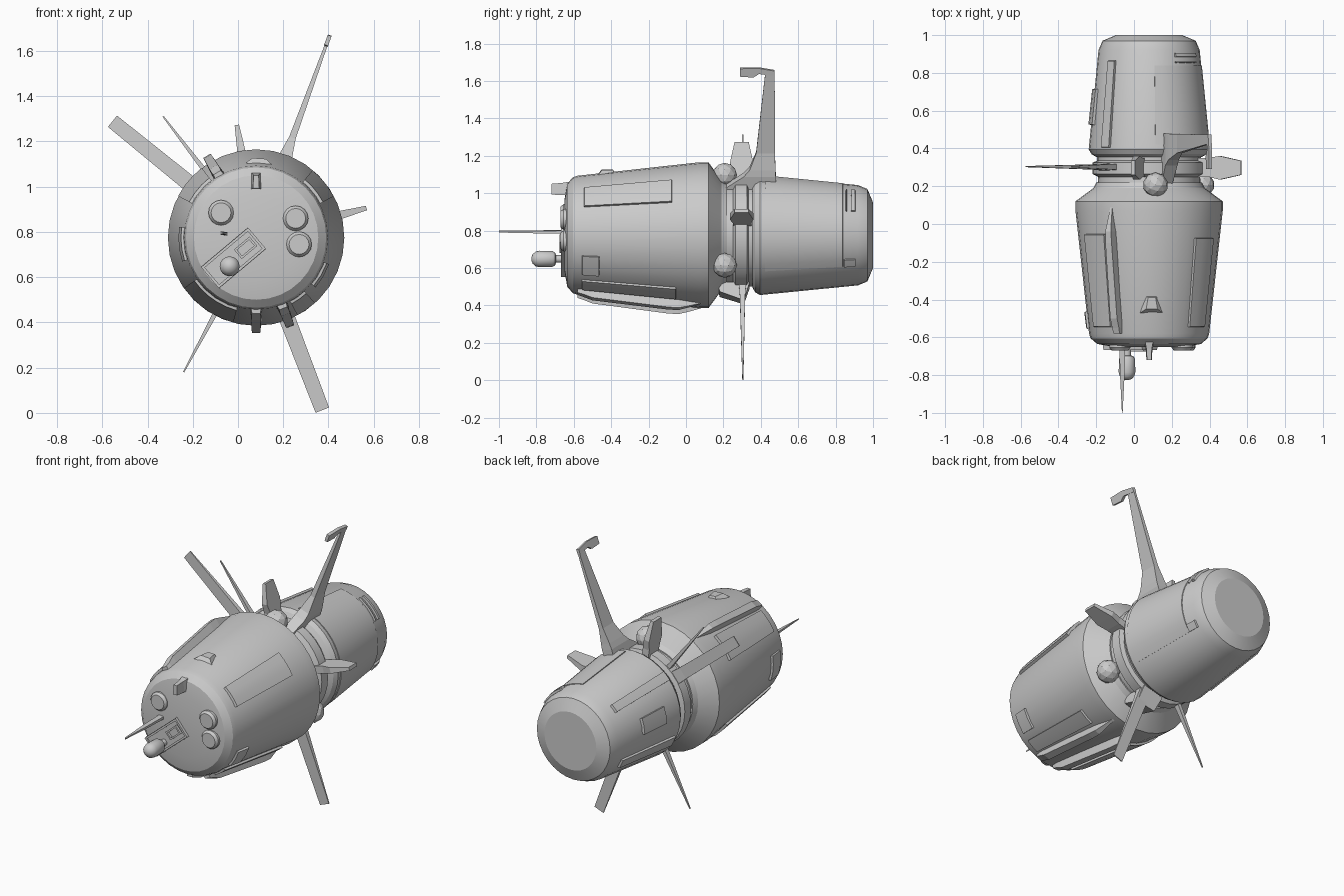
import bpy, bmesh, math
from mathutils import Vector, Matrix

if "Cube" in bpy.data.objects:
    bpy.data.objects.remove(bpy.data.objects["Cube"])

CX, CZ = 0.08, 0.775      # long axis of the craft runs along y here


def polar(r, deg, y, t=0.0):
    """Point at radius r, angle deg round the long axis, shifted t tangentially."""
    a = math.radians(deg)
    return Vector((CX + r * math.cos(a) - t * math.sin(a), y,
                   CZ + r * math.sin(a) + t * math.cos(a)))


def finish(name, bm, smooth=None):
    bmesh.ops.recalc_face_normals(bm, faces=bm.faces[:])
    me = bpy.data.meshes.new(name)
    bm.to_mesh(me)
    bm.free()
    ob = bpy.data.objects.new(name, me)
    bpy.context.collection.objects.link(ob)
    if smooth:
        bpy.ops.object.select_all(action='DESELECT')
        ob.select_set(True)
        bpy.context.view_layer.objects.active = ob
        bpy.ops.object.shade_smooth_by_angle(angle=math.radians(smooth))
    return ob


def loft(name, rings, smooth=None):
    """Skin a series of equal-length closed rings and cap both ends."""
    bm = bmesh.new()
    vs = [[bm.verts.new(p) for p in ring] for ring in rings]
    n = len(vs[0])
    for a, b in zip(vs, vs[1:]):
        for i in range(n):
            bm.faces.new((a[i], a[(i + 1) % n], b[(i + 1) % n], b[i]))
    bm.faces.new(vs[0])
    bm.faces.new(vs[-1])
    return finish(name, bm, smooth)


def lathe(name, prof, n=32):
    return loft(name, [[polar(r, 360 * i / n, y) for i in range(n)] for y, r in prof], 20)


def strut(name, deg, secs):
    """Radial arm; each section is (radius, y min, y max, half thickness)."""
    return loft(name, [[polar(r, deg, y0, -t), polar(r, deg, y1, -t),
                        polar(r, deg, y1, t), polar(r, deg, y0, t)]
                       for r, y0, y1, t in secs])


def patch(name, a0, a1, y0, y1, slope, off):
    """Raised curved hull plate; slope is (y, r, y, r) of the hull line."""
    def rad(y):
        ya, ra, yb, rb = slope
        return ra + (rb - ra) * (y - ya) / (yb - ya)
    n = max(2, round(abs(a1 - a0) / 8))
    rings = []
    for i in range(n + 1):
        a = a0 + (a1 - a0) * i / n
        rings.append([polar(rad(y0) - .02, a, y0), polar(rad(y0) + off, a, y0 + off * .5),
                      polar(rad(y1) + off, a, y1 - off * .5), polar(rad(y1) - .02, a, y1)])
    return loft(name, rings, 25)


def box(name, x, y, z, sx, sy, sz, turn=0):
    bm = bmesh.new()
    bmesh.ops.create_cube(bm, size=1, matrix=Matrix.Translation((x, y, z))
                          @ Matrix.Rotation(math.radians(-turn), 4, 'Y')
                          @ Matrix.Diagonal((sx, sy, sz, 1)))
    return finish(name, bm)


def spin_y(name, x, z, prof, n=16):
    return loft(name, [[(x + r * math.cos(math.tau * i / n), y, z + r * math.sin(math.tau * i / n))
                        for i in range(n)] for y, r in prof], 35)


# Main hulls and the neck between them
lathe("front_hull", [(-.65, .19), (-.635, .275), (-.605, .31), (-.58, .318), (.07, .39),
                     (.12, .39), (.19, .295), (.22, .28)])
lathe("neck", [(.18, .275), (.25, .27), (.265, .3), (.325, .3), (.335, .275), (.38, .275)])
lathe("rear_hull", [(.355, .28), (.37, .305), (.395, .32), (.92, .268), (.97, .247), (1, .175)])

# Hull plates
FRONT = (-.58, .318, .07, .39)
REAR = (.395, .32, .92, .268)
for a0, a1, y0, y1, off in [(28, 50, -.55, -.07, .014), (128, 152, -.55, -.05, .014),
                            (-40, -20, -.56, -.46, .012), (172, 198, -.56, -.46, .012),
                            (215, 255, -.55, -.05, .012), (298, 312, -.56, -.05, .012)]:
    patch("front_hull_plate", a0, a1, y0, y1, FRONT, off)
for a0, a1, y0, y1, off in [(-37, 84, .42, .84, .004), (28, 60, .85, .865, .012),
                            (28, 60, .88, .91, .012), (130, 140, .4, .87, .014),
                            (160, 178, .52, .72, .014), (200, 212, .42, .88, .012),
                            (-37, -28, .84, .91, .01)]:
    patch("rear_hull_plate", a0, a1, y0, y1, REAR, off)

# Small scoop on top of the front hull
loft("top_scoop", [[polar(.325, 86, -.47, -.05), polar(.325, 86, -.47, .07), polar(.35, 86, -.45, .04),
                    polar(.35, 86, -.45, -.02)],
                   [polar(.33, 86, -.38, -.02), polar(.33, 86, -.38, .04), polar(.35, 86, -.39, .03),
                    polar(.35, 86, -.39, -.01)]])

# Long rails along the front hull
for deg in (121, 270, 291):
    loft("hull_rail", [[polar(.29, deg, y, -w), polar(.29, deg, y, w),
                        polar(r, deg, y, w * .7), polar(r, deg, y, -w * .7)]
                       for y, r, w in [(-.58, .335, .026), (-.55, .345, .03), (-.5, .365, .03),
                                       (-.1, .418, .027), (-.04, .422, .025), (.03, .405, .015),
                                       (.1, .385, .008)]])

# Wide flat panels standing on the neck
for deg in (141, -69):
    strut("flat_panel", deg, [(.25, .28, .325, .04), (.36, .288, .316, .036), (.817, .301, .307, .032)])
loft("panel_fairing", [[polar(.28, -80, .17, -.05), polar(.28, -80, .34, -.05), polar(.37, -80, .31, -.03),
                        polar(.33, -80, .18, -.03)],
                       [polar(.28, -69, .17, .03), polar(.28, -69, .34, .03), polar(.38, -69, .31, .02),
                        polar(.33, -69, .18, .02)]])
# Needle antennas
for deg in (127.5, 241.7):
    strut("needle_antenna", deg, [(.25, .285, .32, .013), (.4, .291, .315, .01), (.675, .3, .306, .003)])
# Short stub fins
for deg in (99.7, 15):
    strut("stub_fin", deg, [(.27, .25, .35, .022), (.33, .25, .35, .022), (.39, .235, .36, .018),
                            (.505, .26, .335, .01)])
# Tall mast with a hooked tip
strut("mast", 70, [(.27, .2, .48, .03), (.345, .31, .48, .034), (.38, .34, .478, .03),
                   (.47, .375, .476, .015), (.935, .425, .474, .006)])
loft("mast_hook", [[polar(r0, 70, y, -.009), polar(r1, 70, y, -.009),
                    polar(r1, 70, y, .009), polar(r0, 70, y, .009)]
                   for y, r0, r1 in [(.29, .905, .95), (.36, .9, .952), (.39, .92, .952), (.474, .91, .937)]])

# Round tanks by the neck
for deg in (84, -30):
    bm = bmesh.new()
    bmesh.ops.create_icosphere(bm, subdivisions=2, radius=.066,
                               matrix=Matrix.Translation(polar(.323, deg, .207)))
    finish("round_tank", bm)

# Nose details: port discs, slanted plate, capsule, needle and hook
for x, z in [(-.075, .885), (.255, .86), (.27, .745)]:
    spin_y("port_disc", x, z, [(-.62, .056), (-.655, .056), (-.67, .044)])
U = Vector((math.cos(math.radians(40)), 0, math.sin(math.radians(40))))
W = Vector((-U.z, 0, U.x))
C = Vector((-.02, 0, .685))
box("nose_plate", C.x, -.645, C.z, .27, .03, .125, 40)
for s in (-1, 1):
    p = C + W * s * .055
    box("nose_plate_rail", p.x, -.662, p.z, .27, .012, .012, 40)
    q = C + U * .07 + W * s * .022
    box("nose_window_side", q.x, -.666, q.z, .09, .018, .01, 40)
    q = C + U * (.07 + s * .04)
    box("nose_window_end", q.x, -.666, q.z, .01, .018, .05, 40)
    p = C + U * s * .13
    box("nose_plate_end", p.x, -.662, p.z, .012, .012, .12, 40)
spin_y("nose_capsule", -.037, .648, [(-.64, .02), (-.695, .02), (-.7, .034), (-.715, .043), (-.785, .044),
                                     (-.805, .039), (-.82, .025), (-.827, .008)])
loft("nose_needle", [[(-.062 - w, y, .793 - w * .4), (-.062 + w, y, .79 - w * .4),
                      (-.062 + w, y, .796 + w * .2), (-.062 - w, y, .799 + w * .2)]
                     for y, w in [(-.63, .016), (-.8, .012), (-1, .002)]])
loft("nose_hook", [[(.08 - w, y, z0), (.08 + w, y, z0), (.08 + w * .8, y, z1), (.08 - w * .8, y, z1)]
                   for y, w, z0, z1 in [(-.72, .014, .992, 1.05), (-.66, .018, .99, 1.055),
                                        (-.63, .025, .99, 1.06), (-.57, .025, 1.02, 1.07)]])
